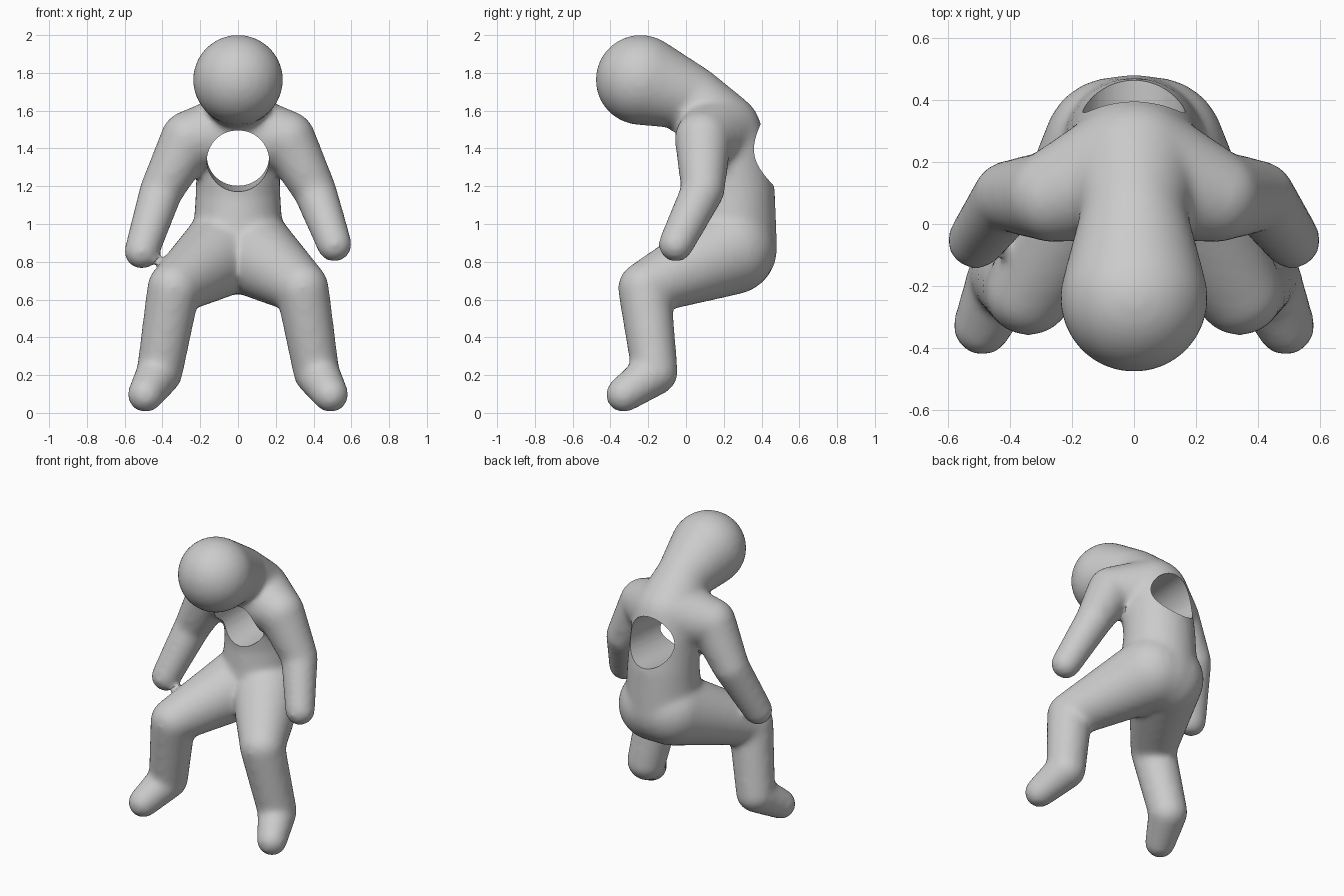
import bpy, bmesh, math
from mathutils import Matrix, Vector

if "Cube" in bpy.data.objects:
    bpy.data.objects.remove(bpy.data.objects["Cube"])

body_bm = bmesh.new()


def limb(*balls):
    """Chain of tapered round-ended segments; each ball is (x, y, z, radius)."""
    for a, b in zip(balls, balls[1:]):
        seg = bmesh.new()
        for x, y, z, r in (a, b):
            bmesh.ops.create_icosphere(seg, subdivisions=4, radius=r,
                                       matrix=Matrix.Translation((x, y, z)))
        bmesh.ops.delete(seg, geom=seg.faces[:], context='FACES_ONLY')
        hull = bmesh.ops.convex_hull(seg, input=seg.verts[:])
        inner = {v for v in hull["geom_interior"] if isinstance(v, bmesh.types.BMVert)}
        inner |= {v for v in seg.verts if not v.link_faces}
        bmesh.ops.delete(seg, geom=list(inner), context='VERTS')
        bmesh.ops.recalc_face_normals(seg, faces=seg.faces[:])
        tmp = bpy.data.meshes.new("segment")
        seg.to_mesh(tmp)
        seg.free()
        body_bm.from_mesh(tmp)
        bpy.data.meshes.remove(tmp)


# Torso, neck and head
upper = (0, 0.18, 1.48, 0.222)
limb((0, 0.24, 0.87, 0.243), (0, 0.247, 1.15, 0.225), (0, 0.22, 1.35, 0.22),
     upper, (0, 0.03, 1.67, 0.17), (0, -0.24, 1.763, 0.239))

# Arms and legs, the left hand hanging a little lower
for s, hand_z in ((1, 0.892), (-1, 0.854)):
    limb(upper, (s * 0.26, 0.09, 1.45, 0.15), (s * 0.405, 0.09, 1.18, 0.115),
         (s * 0.51, -0.053, hand_z, 0.093))
    limb((s * 0.06, 0.24, 0.86, 0.235), (s * 0.34, -0.22, 0.66, 0.141),
         (s * 0.415, -0.165, 0.215, 0.122), (s * 0.49, -0.33, 0.097, 0.095))

mesh = bpy.data.meshes.new("crouching_figure")
body_bm.to_mesh(mesh)
body_bm.free()
figure = bpy.data.objects.new("crouching_figure", mesh)
bpy.context.collection.objects.link(figure)

# Cylinder for the hole through the chest, rising slightly to the back
bpy.ops.mesh.primitive_cylinder_add(vertices=64, radius=0.165, depth=1.6,
                                    location=(0, 0.21, 1.35))
cutter = bpy.context.object
cutter.name = "chest_hole_cutter"
cutter.hide_render = True
axis = Vector((0, 1, 0.07))
cutter.rotation_euler = axis.to_track_quat('Z', 'Y').to_euler()

# Fuse the parts, blend the joins, then cut the hole
fuse = figure.modifiers.new("fuse", 'REMESH')
fuse.mode = 'VOXEL'
fuse.voxel_size = 0.018
blend = figure.modifiers.new("blend", 'SMOOTH')
blend.factor = 0.5
blend.iterations = 14
hole = figure.modifiers.new("hole", 'BOOLEAN')
hole.operation = 'DIFFERENCE'
hole.object = cutter
hole.solver = 'EXACT'

bpy.ops.object.select_all(action='DESELECT')
figure.select_set(True)
bpy.context.view_layer.objects.active = figure
for m in [m.name for m in figure.modifiers]:
    bpy.ops.object.modifier_apply(modifier=m)
bpy.data.objects.remove(cutter)
bpy.ops.object.shade_smooth_by_angle(angle=math.radians(40))
